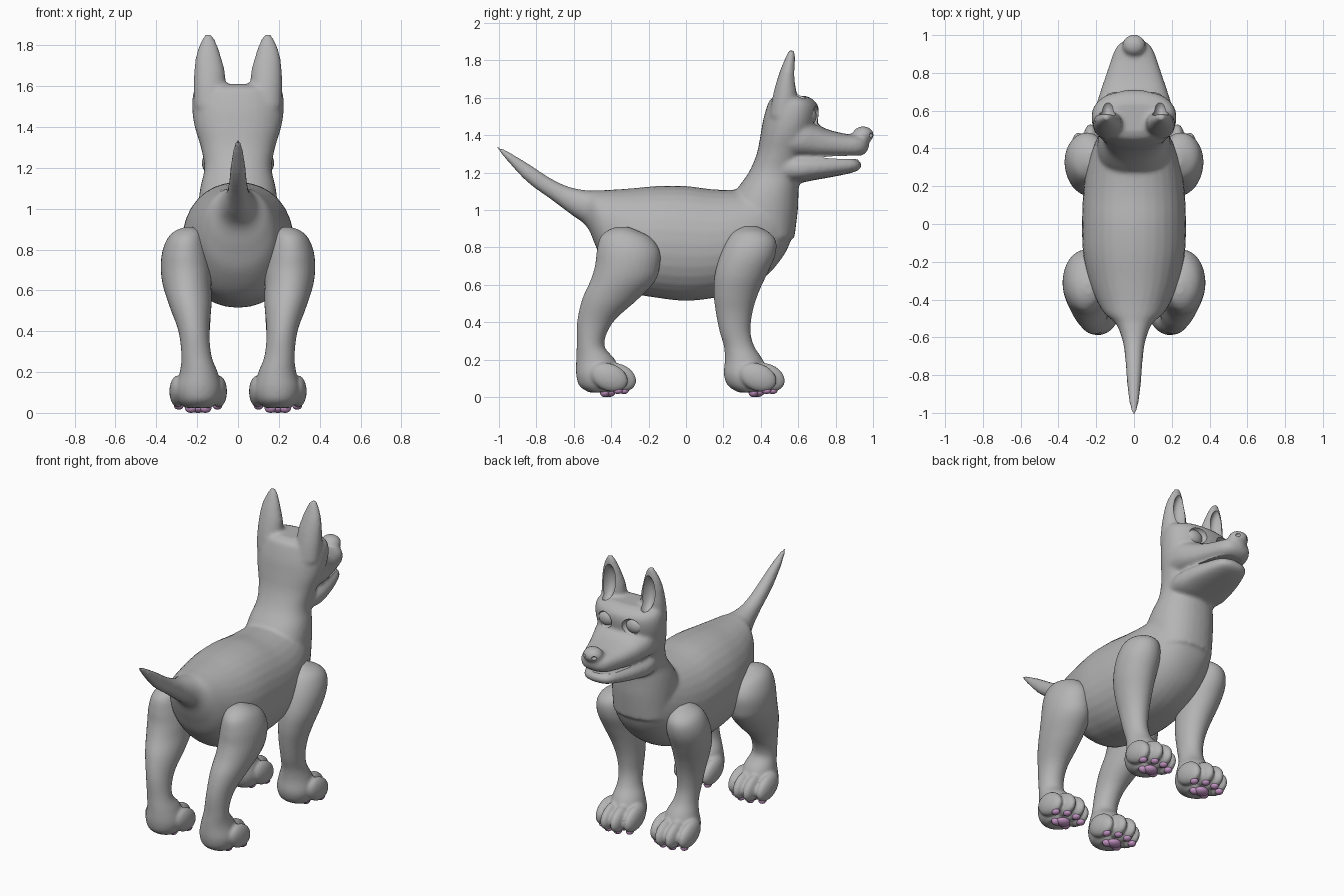
import bpy, bmesh, math
from mathutils import Matrix, Vector


def material(name, rgb):
    m = bpy.data.materials.new(name)
    m.diffuse_color = (*rgb, 1)
    return m


GREY = material("warm grey", (0.46, 0.46, 0.46))
PINK = material("pad pink", (0.55, 0.30, 0.55))


def catmull(rows, sub=5):
    out = []
    for i in range(len(rows) - 1):
        p = [rows[max(0, min(len(rows) - 1, i + k))] for k in (-1, 0, 1, 2)]
        for s in range(sub):
            t = s / sub
            out.append([0.5 * (2 * b + (c - a) * t + (2 * a - 5 * b + 4 * c - d) * t * t
                               + (3 * b - a - 3 * c + d) * t ** 3) for a, b, c, d in zip(*p)])
    return out + [list(rows[-1])]


def loft(bm, rows, axis, power=2.0, n=32):
    """rows: (position on axis, low, high, x low, x high), rounded cross-sections"""
    rings = []
    for t, a0, a1, x0, x1 in catmull(rows):
        ring = []
        for k in range(n):
            u = 2 * math.pi * k / n
            c, s = math.cos(u), math.sin(u)
            c = math.copysign(abs(c) ** (2 / power), c)
            s = math.copysign(abs(s) ** (2 / power), s)
            x = (x0 + x1) / 2 + c * (x1 - x0) / 2
            a = (a0 + a1) / 2 + s * (a1 - a0) / 2
            ring.append(bm.verts.new((x, t, a) if axis == 'y' else (x, a, t)))
        rings.append(ring)
    for r, q in zip(rings, rings[1:]):
        for k in range(n):
            bm.faces.new((r[k], r[(k + 1) % n], q[(k + 1) % n], q[k]))
    bm.faces.new(rings[0])
    bm.faces.new(rings[-1])


def sym(rows):
    return [(t, a, b, -w, w) for t, a, b, w in rows]


def ball(bm, pos, size, tilt=0.0):
    m = (Matrix.Translation(Vector(pos)) @ Matrix.Rotation(tilt, 4, 'X')
         @ Matrix.Diagonal((*size, 1)))
    bmesh.ops.create_uvsphere(bm, u_segments=28, v_segments=18, radius=1, matrix=m)


def make(name, bm, mat):
    bmesh.ops.recalc_face_normals(bm, faces=bm.faces[:])
    me = bpy.data.meshes.new(name)
    bm.to_mesh(me)
    bm.free()
    me.materials.append(mat)
    ob = bpy.data.objects.new(name, me)
    bpy.context.collection.objects.link(ob)
    for p in me.polygons:
        p.use_smooth = True
    return ob


def blend(ob, voxel, steps):
    r = ob.modifiers.new("blend", 'REMESH')
    r.mode = 'VOXEL'
    r.voxel_size = voxel
    r.use_smooth_shade = True
    s = ob.modifiers.new("soften", 'SMOOTH')
    s.factor = 0.5
    s.iterations = steps


def mirror(ob):
    ob.modifiers.new("mirror", 'MIRROR').use_mirror_merge = False


def finish(ob):
    bpy.ops.object.select_all(action='DESELECT')
    ob.select_set(True)
    bpy.context.view_layer.objects.active = ob
    bpy.ops.object.convert(target='MESH')
    bpy.ops.object.shade_smooth_by_angle(angle=math.radians(50))


# body: trunk and tail
bm = bmesh.new()
loft(bm, sym([(-1.012, 1.33, 1.345, .008), (-.96, 1.268, 1.318, .022), (-.85, 1.15, 1.252, .036),
              (-.72, 1.055, 1.167, .046), (-.62, .98, 1.122, .06), (-.53, .91, 1.105, .095),
              (-.48, .80, 1.105, .15), (-.42, .68, 1.107, .19), (-.3, .565, 1.115, .24),
              (-.15, .53, 1.128, .27), (0, .515, 1.128, .275), (.15, .53, 1.11, .27),
              (.3, .57, 1.11, .25), (.42, .64, 1.13, .21), (.5, .725, 1.11, .17),
              (.55, .81, 1.05, .12), (.58, .92, .98, .03)]), 'y', 2.15)
# neck and skull
loft(bm, sym([(.85, .25, .58, .19), (1.0, .22, .598, .195), (1.1, .265, .602, .185),
              (1.2, .335, .61, .165), (1.3, .378, .64, .182), (1.4, .398, .68, .212),
              (1.48, .412, .705, .224), (1.55, .432, .708, .222), (1.59, .45, .68, .205),
              (1.61, .49, .64, .15)]), 'z', 2.2)
# muzzle, lower jaw and nose
loft(bm, sym([(.5, 1.27, 1.5, .2), (.62, 1.27, 1.5, .2), (.7, 1.27, 1.46, .178),
              (.76, 1.275, 1.43, .158), (.85, 1.28, 1.408, .128), (.92, 1.285, 1.4, .102),
              (.96, 1.305, 1.385, .07), (.978, 1.335, 1.36, .02)]), 'y', 2.5)
loft(bm, sym([(.5, 1.15, 1.3, .16), (.6, 1.145, 1.3, .178), (.7, 1.162, 1.295, .165),
              (.8, 1.18, 1.287, .137), (.88, 1.197, 1.28, .107), (.92, 1.212, 1.265, .078),
              (.938, 1.23, 1.25, .025)]), 'y', 2.5)
ball(bm, (0, .947, 1.402), (.062, .057, .046))
# ears
for s in (1, -1):
    loft(bm, [(z, a, b, s * x - w, s * x + w) for z, a, b, x, w in (
        (1.5, .445, .58, .13, .085), (1.6, .462, .598, .138, .08), (1.68, .482, .592, .14, .074),
        (1.75, .505, .587, .145, .06), (1.81, .53, .584, .145, .04), (1.853, .55, .58, .145, .016))], 'z')
body = make("body", bm, GREY)
blend(body, 0.0115, 6)

# cutters for eye sockets, ear hollows, nostrils and mouth
bm = bmesh.new()
ball(bm, (0, .94, 1.281), (.35, .22, .010))
for s in (1, -1):
    ball(bm, (s * .098, .705, 1.505), (.062, .045, .052))
    ball(bm, (s * .141, .61, 1.70), (.047, .075, .115))
    ball(bm, (s * .036, .995, 1.40), (.014, .022, .012))
cutter = make("face_cutter", bm, GREY)
cutter.hide_render = True
b = body.modifiers.new("hollows", 'BOOLEAN')
b.operation = 'DIFFERENCE'
b.object = cutter
b.solver = 'EXACT'
finish(body)
bpy.data.objects.remove(cutter)

# eyes
bm = bmesh.new()
for s in (1, -1):
    ball(bm, (s * .098, .662, 1.503), (.056, .036, .047))
finish(make("eyes", bm, GREY))

# legs: (height, back, front, inner x, outer x)
FRONT = [(.025, .28, .40, .13, .26), (.06, .225, .43, .095, .29), (.12, .203, .44, .08, .305),
         (.2, .208, .41, .1, .285), (.27, .203, .365, .13, .272), (.35, .18, .345, .14, .277),
         (.45, .16, .355, .135, .295), (.55, .148, .385, .13, .325), (.65, .153, .43, .13, .355),
         (.75, .18, .475, .13, .368), (.83, .215, .482, .14, .355), (.88, .25, .445, .15, .32),
         (.912, .3, .38, .18, .25)]
REAR = [(.025, -.52, -.39, .13, .26), (.06, -.57, -.36, .095, .29), (.12, -.587, -.35, .08, .305),
        (.2, -.587, -.38, .1, .285), (.28, -.584, -.437, .13, .277), (.4, -.582, -.39, .14, .292),
        (.52, -.556, -.26, .13, .335), (.62, -.512, -.165, .13, .367), (.7, -.487, -.14, .13, .378),
        (.78, -.477, -.14, .14, .373), (.85, -.46, -.185, .16, .348), (.89, -.42, -.26, .18, .31),
        (.91, -.37, -.31, .22, .26)]
TOES = ((-.1, .05, .075), (-.035, .095, .108), (.035, .095, .108), (.1, .05, .075))
for label, rows, by in (("front", FRONT, .335), ("rear", REAR, -.46)):
    bm = bmesh.new()
    loft(bm, rows, 'z')
    for dx, dy, _ in TOES:
        ball(bm, (.195 + dx, by + dy, .105), (.041, .103, .073), math.radians(-22))
    leg = make(label + "_legs", bm, GREY)
    blend(leg, 0.009, 3)
    mirror(leg)
    finish(leg)
    # paw pads
    bm = bmesh.new()
    for dx, dy, r in ((0, .045, .045), (-.035, .025, .03), (.035, .025, .03)):
        ball(bm, (.195 + dx, by + dy, .024), (r, r * .85, .024))
    for dx, _, dy in TOES:
        ball(bm, (.195 + dx * .95, by + dy + .02, .034), (.023, .026, .018))
    pads = make(label + "_paw_pads", bm, PINK)
    mirror(pads)
    finish(pads)
